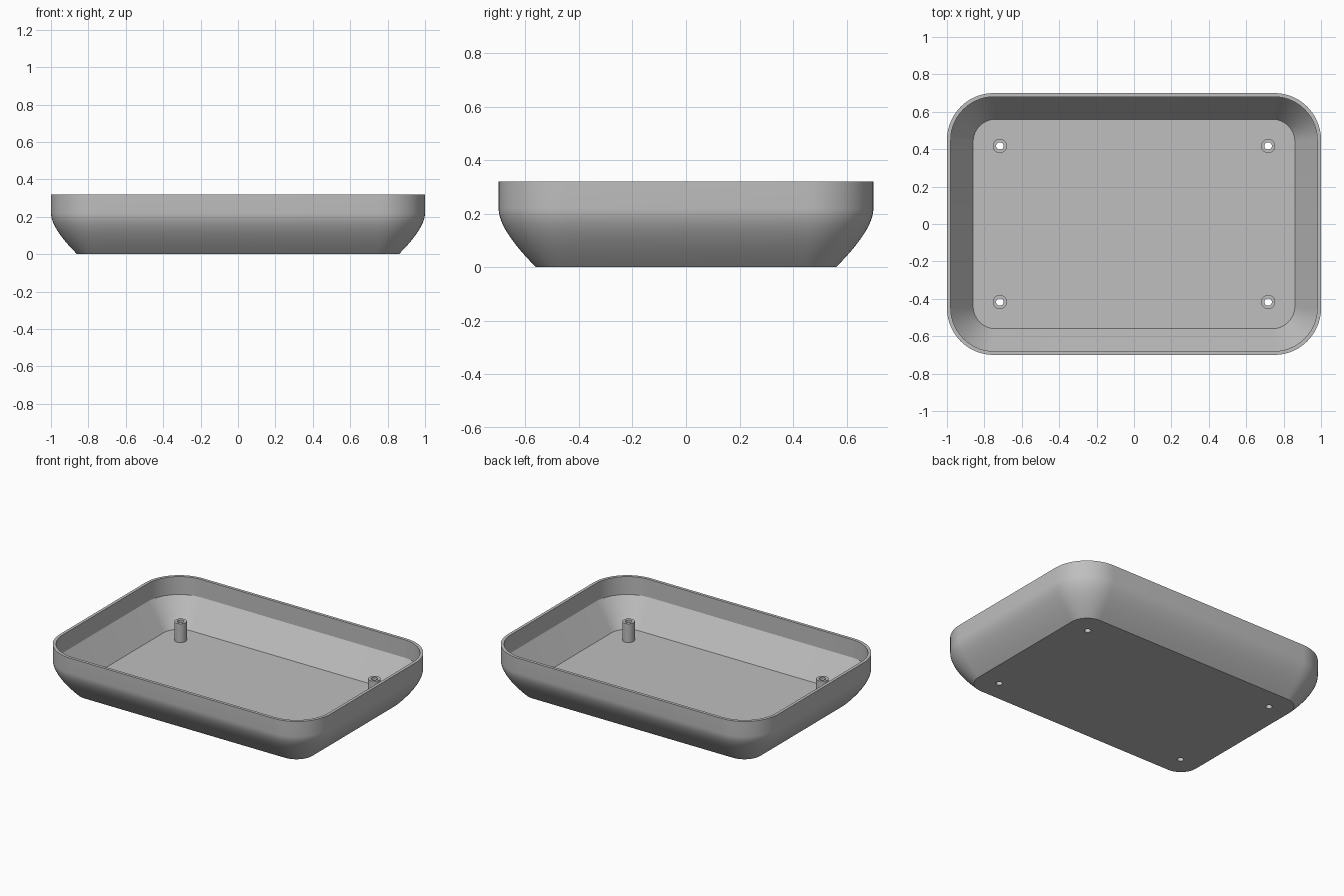
import bpy, bmesh, math

if "Cube" in bpy.data.objects:
    bpy.data.objects.remove(bpy.data.objects["Cube"])

grey = bpy.data.materials.new("plain grey")
grey.use_nodes = True
grey.diffuse_color = (0.52, 0.52, 0.52, 1)
grey.node_tree.nodes["Principled BSDF"].inputs["Base Color"].default_value = grey.diffuse_color


def make_object(name, bm):
    bmesh.ops.recalc_face_normals(bm, faces=bm.faces)
    mesh = bpy.data.meshes.new(name)
    bm.to_mesh(mesh)
    bm.free()
    mesh.materials.append(grey)
    obj = bpy.data.objects.new(name, mesh)
    bpy.context.collection.objects.link(obj)
    return obj


def activate(obj):
    bpy.ops.object.select_all(action='DESELECT')
    obj.select_set(True)
    bpy.context.view_layer.objects.active = obj


def bridge(bm, a, b):
    for i in range(len(a)):
        j = (i + 1) % len(a)
        bm.faces.new((a[i], a[j], b[j], b[i]))


def rounded_rect(hx, hy, r, z, steps=14):
    points = []
    for k, (sx, sy) in enumerate(((1, 1), (-1, 1), (-1, -1), (1, -1))):
        for i in range(steps + 1):
            a = math.pi / 2 * (k + i / steps)
            points.append((sx * (hx - r) + r * math.cos(a), sy * (hy - r) + r * math.sin(a), z))
    return points


def circle(x, y, r, z, n=32):
    return [(x + r * math.cos(2 * math.pi * i / n), y + r * math.sin(2 * math.pi * i / n), z)
            for i in range(n)]


def loft(bm, loops, capped=True):
    rings = [[bm.verts.new(p) for p in loop] for loop in loops]
    for a, b in zip(rings, rings[1:]):
        bridge(bm, a, b)
    if capped:
        bm.faces.new(rings[0])
        bm.faces.new(rings[-1])
    else:
        bridge(bm, rings[-1], rings[0])


# Tray section as (inset from the outer wall, height): curved outside, straight slope inside
SLOPE, HEIGHT, WALL, FLOOR = 0.14, 0.32, 0.02, 0.025
section = []
for i in range(13):
    t = i / 12
    section.append((SLOPE * (1 - t) ** 2, 2 * t * (1 - t) * 0.14 + t * t * 0.22))
section += [(0, HEIGHT), (WALL, HEIGHT), (WALL, 0.2), (SLOPE, FLOOR)]

bm = bmesh.new()
loft(bm, [rounded_rect(1 - d, 0.7 - d, 0.25 - 0.93 * d, z) for d, z in section])
tray = make_object("tray", bm)

# Screw holes through the floor
spots = [(sx * 0.717, sy * 0.417) for sx in (-1, 1) for sy in (-1, 1)]
bm = bmesh.new()
for x, y in spots:
    loft(bm, [circle(x, y, 0.02, z) for z in (-0.1, 0.1)])
cutter = make_object("hole_cutter", bm)
cutter.hide_render = True
cut = tray.modifiers.new("screw holes", 'BOOLEAN')
cut.operation = 'DIFFERENCE'
cut.solver = 'EXACT'
cut.object = cutter
activate(tray)
bpy.ops.object.modifier_apply(modifier=cut.name)
bpy.data.objects.remove(cutter)
bpy.ops.object.shade_smooth_by_angle(angle=math.radians(25))

# Hollow screw posts standing on the floor
for n, (x, y) in enumerate(spots):
    bm = bmesh.new()
    loft(bm, [circle(x, y, r, z) for r, z in
              ((0.038, FLOOR), (0.038, 0.15), (0.02, 0.15), (0.02, FLOOR))], capped=False)
    post = make_object(f"screw_post_{n + 1}", bm)
    activate(post)
    bpy.ops.object.shade_smooth_by_angle(angle=math.radians(30))
